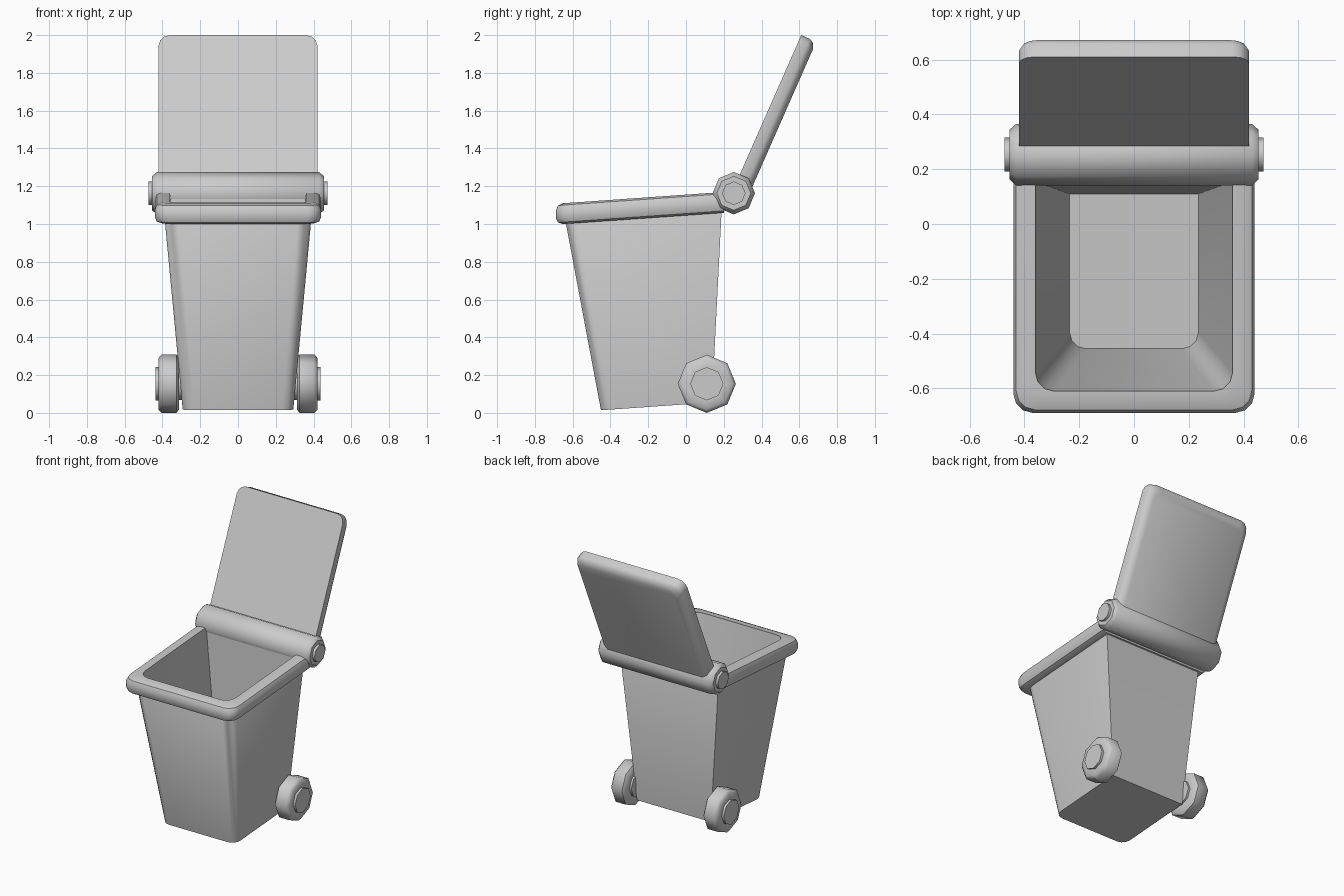
import bpy, bmesh
from math import sin, cos, pi

if "Cube" in bpy.data.objects:
    bpy.data.objects.remove(bpy.data.objects["Cube"])


def finish(name, bm, angle):
    bmesh.ops.recalc_face_normals(bm, faces=bm.faces[:])
    me = bpy.data.meshes.new(name)
    bm.to_mesh(me)
    bm.free()
    ob = bpy.data.objects.new(name, me)
    bpy.context.collection.objects.link(ob)
    bpy.ops.object.select_all(action='DESELECT')
    ob.select_set(True)
    bpy.context.view_layer.objects.active = ob
    bpy.ops.object.shade_smooth_by_angle(angle=angle * pi / 180)
    return ob


def outline(w, yf, yb, r, seg=3):
    """Rectangle with square back corners and rounded front corners."""
    right = [(w - r + r * cos(a), yf + r - r * sin(a))
             for a in (i * pi / 2 / seg for i in range(seg + 1))]
    half = [(w, yb)] + right
    return half + [(-x, y) for x, y in reversed(half)]


def loft(name, rings, place, closed=False, angle=40):
    """Skin rings of (half width, front y, back y, corner radius, height)."""
    bm = bmesh.new()
    loops = [[bm.verts.new(place(x, y, z)) for x, y in outline(w, yf, yb, r)]
             for w, yf, yb, r, z in rings]
    pairs = list(zip(loops, loops[1:]))
    if closed:
        pairs.append((loops[-1], loops[0]))
    else:
        bm.faces.new(loops[0])
        bm.faces.new(loops[-1])
    n = len(loops[0])
    for a, b in pairs:
        for i in range(n):
            j = (i + 1) % n
            bm.faces.new((a[i], a[j], b[j], b[i]))
    return finish(name, bm, angle)


def lathe_x(name, profile, y, z, sides=8):
    """Spin (x, radius) points around an axis parallel to x."""
    bm = bmesh.new()
    loops = [[bm.verts.new((x, y + r * cos(2 * pi * i / sides), z + r * sin(2 * pi * i / sides)))
              for i in range(sides)] for x, r in profile]
    for a, b in zip(loops, loops[1:]):
        for i in range(sides):
            j = (i + 1) % sides
            bm.faces.new((a[i], a[j], b[j], b[i]))
    bm.faces.new(loops[0])
    bm.faces.new(loops[-1])
    return finish(name, bm, 46)


def tilted(x, y, z):
    # the whole tub rises gently toward the back
    return (x, y, z + 0.07 * (y + 0.65))


def lid_place(x, y, z):
    # local -y runs up the lid, local z goes through its thickness
    return (x, 0.24 - 0.403 * y + 0.915 * z, 1.16 - 0.915 * y - 0.403 * z)


# tapered hollow tub
loft("bin_body", [
    (0.293, -0.450, 0.137, 0.06, 0.0),
    (0.390, -0.643, 0.190, 0.07, 1.04),
    (0.360, -0.610, 0.155, 0.07, 1.105),
    (0.235, -0.455, 0.110, 0.06, 0.09),
], tilted)

# rounded rim around the opening
loft("rim", [
    (0.360, -0.610, 0.155, 0.07, 1.11),
    (0.405, -0.652, 0.200, 0.07, 1.11),
    (0.430, -0.678, 0.200, 0.07, 1.10),
    (0.440, -0.689, 0.200, 0.07, 1.075),
    (0.440, -0.689, 0.200, 0.07, 1.035),
    (0.430, -0.678, 0.200, 0.07, 1.01),
    (0.405, -0.652, 0.200, 0.07, 1.0),
    (0.375, -0.620, 0.180, 0.07, 1.0),
], tilted, closed=True)

# open lid, flat inside and rounded outside
loft("lid", [
    (0.420, -0.918, 0.0, 0.06, 0.0),
    (0.420, -0.918, 0.0, 0.06, 0.05),
    (0.408, -0.906, 0.0, 0.06, 0.072),
    (0.375, -0.873, 0.0, 0.06, 0.087),
], lid_place)

# hinge barrel with end caps
end = [(0.43, 0.112), (0.455, 0.09), (0.455, 0.062), (0.473, 0.062)]
lathe_x("hinge", [(-x, r) for x, r in reversed(end)] + end, 0.253, 1.163)

# wheels with hubs on both faces
wheel = [(0.298, 0.085), (0.312, 0.085), (0.312, 0.135), (0.325, 0.154),
         (0.405, 0.154), (0.422, 0.135), (0.422, 0.088), (0.438, 0.088)]
for side, s in (("left", -1), ("right", 1)):
    lathe_x(side + "_wheel", [(s * x, r) for x, r in wheel], 0.11, 0.154)
